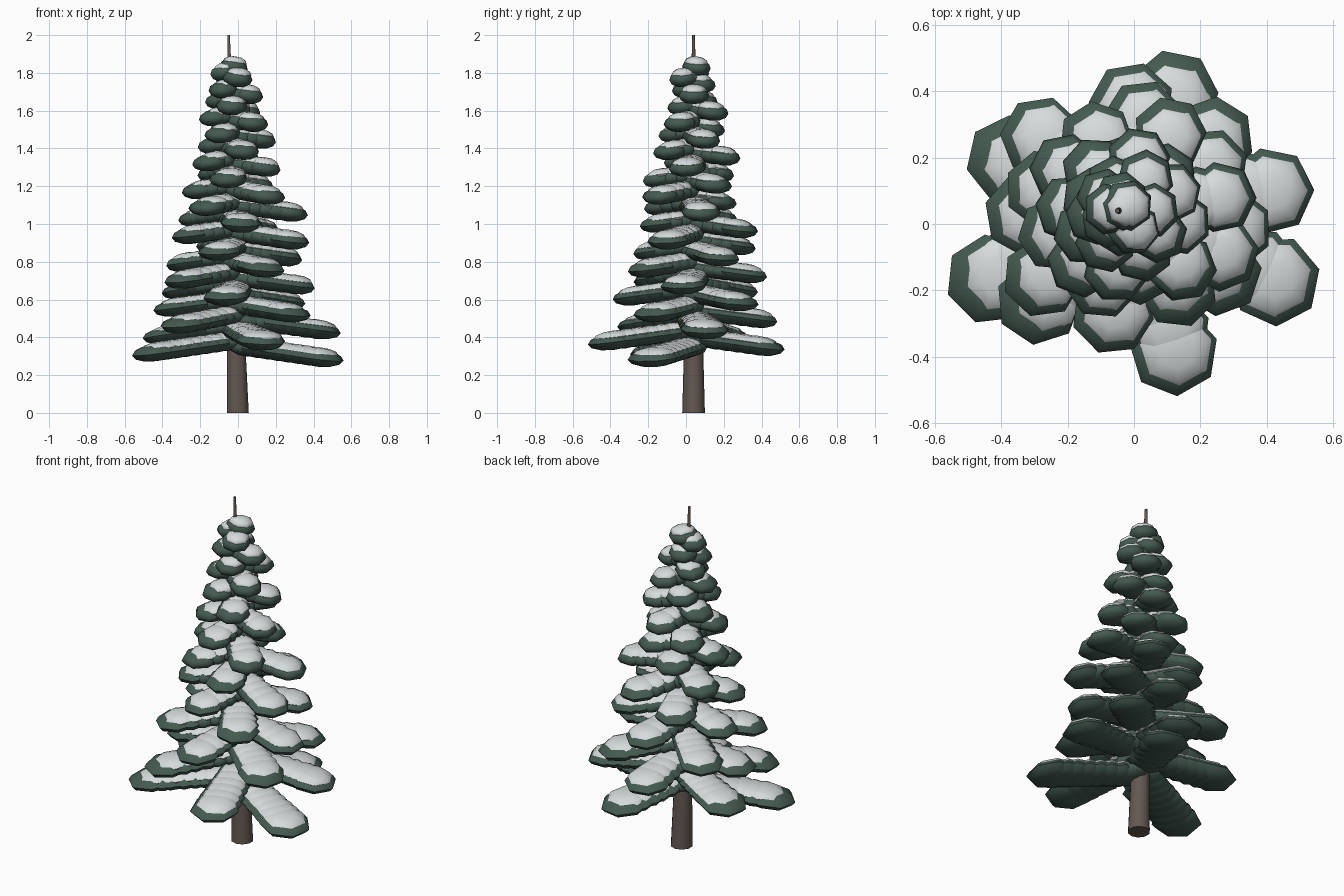
import bpy, bmesh, math, random
from mathutils import Vector, Matrix

random.seed(11)
if "Cube" in bpy.data.objects:
    bpy.data.objects.remove(bpy.data.objects["Cube"])


def make_material(name, rgb):
    mat = bpy.data.materials.new(name)
    mat.use_nodes = True
    color = (*rgb, 1.0)
    mat.diffuse_color = color
    node = next(n for n in mat.node_tree.nodes if n.type == "BSDF_PRINCIPLED")
    node.inputs["Base Color"].default_value = color
    node.inputs["Roughness"].default_value = 0.9
    return mat


bark = make_material("bark brown", (0.125, 0.097, 0.083))
needles = make_material("needle green", (0.058, 0.103, 0.082))
white = make_material("snow white", (0.67, 0.71, 0.71))


def finish(bm, name, mat, angle):
    mesh = bpy.data.meshes.new(name)
    bm.to_mesh(mesh)
    bm.free()
    mesh.materials.append(mat)
    obj = bpy.data.objects.new(name, mesh)
    bpy.context.collection.objects.link(obj)
    bpy.ops.object.select_all(action="DESELECT")
    obj.select_set(True)
    bpy.context.view_layer.objects.active = obj
    bpy.ops.object.shade_smooth_by_angle(angle=math.radians(angle))
    return obj


HEIGHT = 2.0


def trunk_axis(z):
    # The trunk leans slightly to its right
    return Vector((-0.025 * z, 0.04, z))


# Trunk: leaning tapered cylinder
bm = bmesh.new()
bmesh.ops.create_cone(bm, cap_ends=True, segments=10, radius1=0.06,
                      radius2=0.007, depth=HEIGHT)
for v in bm.verts:
    z = v.co.z + HEIGHT / 2
    v.co = trunk_axis(z) + Vector((v.co.x, v.co.y, 0))
finish(bm, "trunk", bark, 40)


def add_pad(bm, place, radius, thick):
    size = Matrix.Diagonal((radius, radius, thick, 1))
    bmesh.ops.create_uvsphere(bm, u_segments=7, v_segments=6,
                              radius=1, matrix=place @ size)


# Branches: golden-angle spiral of drooping rows of overlapping pads
GOLDEN = 137.5
DROOP = 0.13
# Headings of the broad lowest branches; the rest follow the spiral
headings = [-26, -154, 70, -73, 157, 8, -135, 89, -35, 182, 41, -99, 140, -10]
# Reach of every branch from the trunk, lowest first
reaches = [.62, .61, .51, .58, .53, .56, .52, .45, .46, .44, .46, .44, .47, .44,
           .45, .4, .4, .38, .4, .34, .35, .43, .34, .38, .29, .33, .4, .31,
           .23, .35, .27, .26, .28, .25, .27, .23, .26, .23, .19, .25, .2, .17,
           .22, .17, .21, .14, .15, .18, .13, .12, .15, .1, .1]

foliage, snow = bmesh.new(), bmesh.new()
for i, reach in enumerate(reaches):
    t = i / (len(reaches) - 1)
    tip_z = 0.29 + 0.0296 * i
    heading = headings[i] if i < len(headings) else -17 - GOLDEN * i
    radius = 0.138 - 0.06 * t
    tip = max(reach - radius, 0.03)
    turn = Matrix.Rotation(math.radians(heading), 4, "Z")
    tilt = Matrix.Rotation(math.atan(DROOP), 4, "Y")
    # Snow sits a little off-centre toward one side
    drift = Matrix.Translation((0.008, 0, 0))
    setback = radius * random.uniform(0.03, 0.22)
    steps = max(2, round(tip / 0.06))
    for s in range(steps):
        f = (s + 1) / steps
        dist = tip * f
        offset = turn @ Vector((dist, 0, DROOP * (tip - dist)))
        center = trunk_axis(tip_z) + offset
        spin = Matrix.Rotation(random.uniform(-0.12, 0.12), 4, "Z")
        place = Matrix.Translation(center) @ turn @ tilt @ spin
        r = radius * (0.75 + 0.25 * f)
        add_pad(foliage, place, r, 0.046)
        # Snow cap resting on the upper side of each pad
        cap = drift @ place @ Matrix.Translation((-setback, 0, 0.025))
        add_pad(snow, cap, r * 0.83, 0.032)

finish(foliage, "branch_pads", needles, 60)
finish(snow, "snow_caps", white, 60)
